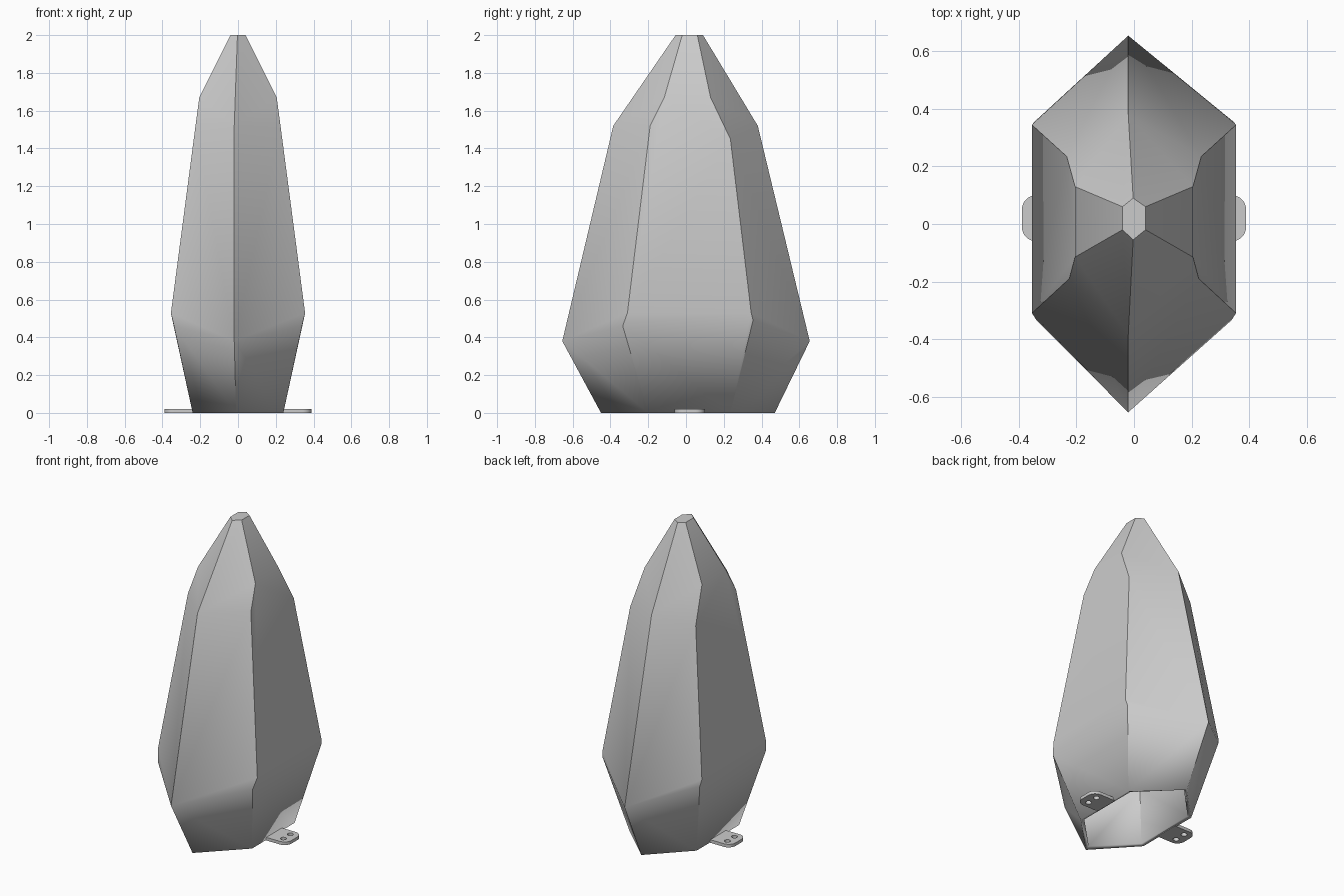
import bpy, bmesh, math

if "Cube" in bpy.data.objects:
    bpy.data.objects.remove(bpy.data.objects["Cube"])

# Edge profiles of the faceted shell, bottom to top
front_ridge = [(-0.01, -0.45, 0), (-0.02, -0.655, 0.38), (-0.02, -0.385, 1.52), (-0.003, -0.055, 2)]
back_ridge = [(-0.01, 0.47, 0), (-0.02, 0.655, 0.38), (-0.02, 0.38, 1.52), (-0.003, 0.09, 2)]
front_corner = [(0.24, -0.20, 0), (0.339, -0.335, 0.46), (0.355, -0.31, 0.53),
                (0.225, -0.19, 1.52), (0.205, -0.115, 1.67), (0.04, -0.02, 2)]
back_corner = [(0.24, 0.235, 0), (0.347, 0.355, 0.49), (0.355, 0.345, 0.53),
               (0.234, 0.235, 1.45), (0.205, 0.13, 1.67), (0.04, 0.06, 2)]


def smooth(obj, angle):
    bpy.ops.object.select_all(action='DESELECT')
    obj.select_set(True)
    bpy.context.view_layer.objects.active = obj
    bpy.ops.object.shade_smooth_by_angle(angle=math.radians(angle))


# Shell: hull of the profiles, opened at the bottom and given thickness
bm = bmesh.new()
corners = front_corner + back_corner
for p in front_ridge + back_ridge + corners + [(-x, y, z) for x, y, z in corners]:
    bm.verts.new(p)
result = bmesh.ops.convex_hull(bm, input=bm.verts[:])
loose = [v for v in bm.verts if not v.link_faces]
bmesh.ops.delete(bm, geom=loose, context='VERTS')
bmesh.ops.recalc_face_normals(bm, faces=bm.faces[:])
floor = [f for f in bm.faces if all(v.co.z < 1e-4 for v in f.verts)]
bmesh.ops.delete(bm, geom=floor, context='FACES')
bmesh.ops.dissolve_limit(bm, angle_limit=math.radians(2), verts=bm.verts[:], edges=bm.edges[:])
mesh = bpy.data.meshes.new("shell")
bm.to_mesh(mesh)
bm.free()
shell = bpy.data.objects.new("shell", mesh)
bpy.context.collection.objects.link(shell)
smooth(shell, 30)
solid = shell.modifiers.new("thickness", 'SOLIDIFY')
solid.thickness = 0.022
solid.offset = -1
solid.use_even_offset = True


def add_loop(curve, points):
    spline = curve.splines.new('POLY')
    spline.points.add(len(points) - 1)
    for sp, (x, y) in zip(spline.points, points):
        sp.co = (x, y, 0, 1)
    spline.use_cyclic_u = True


def arc(cx, cy, r, a0, a1, n):
    steps = [math.radians(a0 + (a1 - a0) * i / n) for i in range(n + 1)]
    return [(cx + r * math.cos(a), cy + r * math.sin(a)) for a in steps]


# Mounting tabs: rounded plates with two screw holes each
for side, name in ((1, "right_tab"), (-1, "left_tab")):
    curve = bpy.data.curves.new(name, 'CURVE')
    curve.dimensions = '2D'
    curve.fill_mode = 'BOTH'
    curve.extrude = 0.01
    outline = [(0.228, -0.06)] + arc(0.34, -0.01, 0.05, -90, 0, 8)
    outline += arc(0.34, 0.05, 0.05, 0, 90, 8) + [(0.228, 0.10)]
    holes = [arc(0.335, 0.02 + dy, 0.018, 0, 345, 23) for dy in (-0.036, 0.036)]
    for loop in [outline] + holes:
        add_loop(curve, [(side * x, y) for x, y in loop])
    tab = bpy.data.objects.new(name, curve)
    tab.location.z = 0.01
    bpy.context.collection.objects.link(tab)
    bpy.ops.object.select_all(action='DESELECT')
    tab.select_set(True)
    bpy.context.view_layer.objects.active = tab
    bpy.ops.object.convert(target='MESH')
    smooth(bpy.context.view_layer.objects.active, 30)
